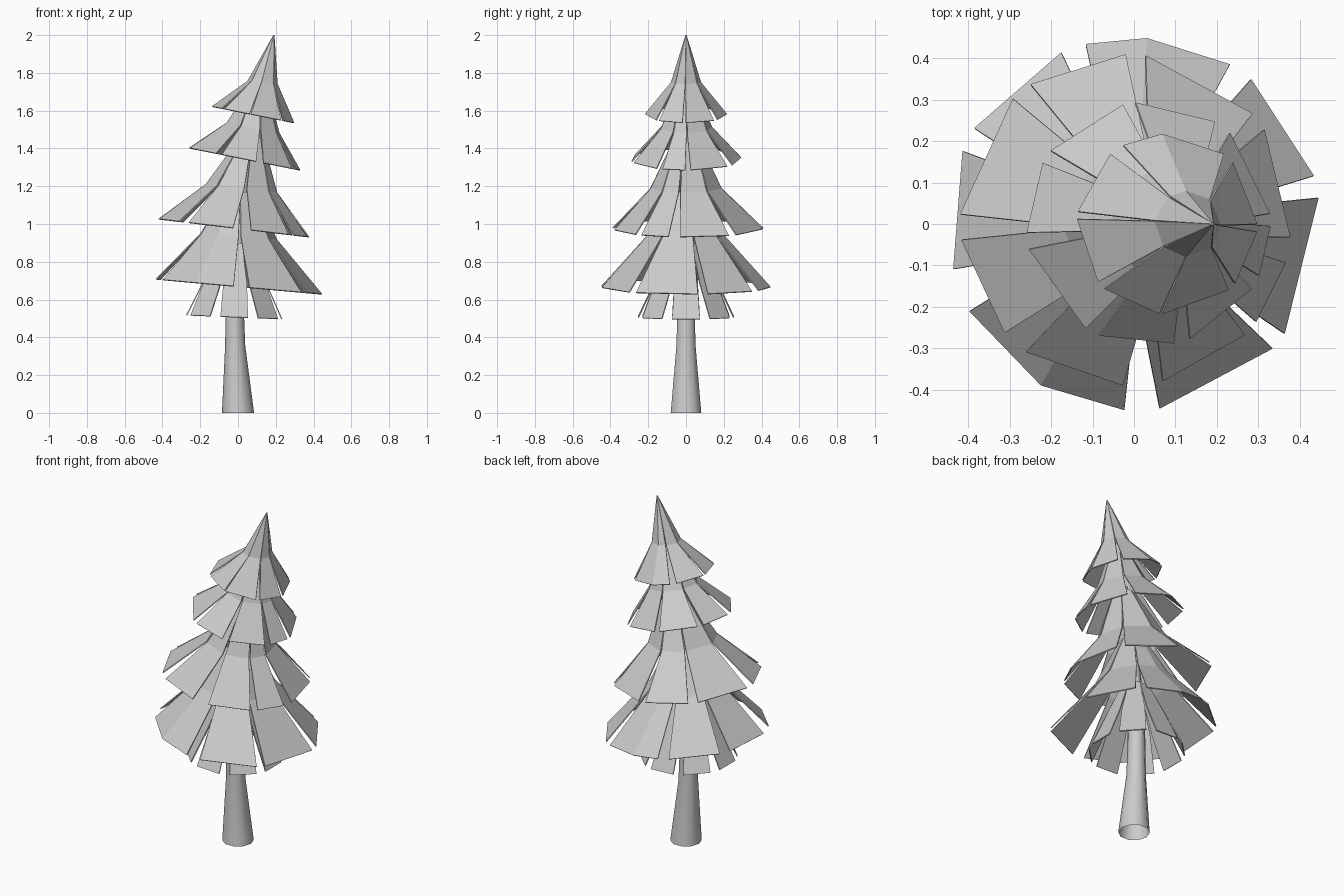
import bpy, bmesh
from math import sin, cos, radians

if "Cube" in bpy.data.objects:
    bpy.data.objects.remove(bpy.data.objects["Cube"])


def finish(name, bm, smooth=False):
    bm.normal_update()
    me = bpy.data.meshes.new(name)
    bm.to_mesh(me)
    bm.free()
    ob = bpy.data.objects.new(name, me)
    bpy.context.collection.objects.link(ob)
    for p in me.polygons:
        p.use_smooth = smooth
    return ob


def tier(name, rings, panels):
    """Skirt of hanging panels. rings: (cx, cy, radius, z, tilt) from top to rim."""
    bm = bmesh.new()
    close = [0.5, 0.33, 0.0]          # how far each ring closes the gap between panels
    n = len(panels)
    for i, angs in enumerate(panels):
        before = (angs[0] - panels[i - 1][-1]) % 360
        after = (panels[(i + 1) % n][0] - angs[-1]) % 360
        rows = []
        for (cx, cy, r, z, tilt), k in zip(rings, close):
            a = list(angs)
            a[0] -= before * k
            a[-1] += after * k
            row = []
            for t in a:
                dx, dy = r * cos(radians(t)), r * sin(radians(t))
                row.append(bm.verts.new((cx + dx, cy + dy, z - tilt * dx)))
            rows.append(row)
        for up, lo in zip(rows, rows[1:]):
            for j in range(len(angs) - 1):
                bm.faces.new((lo[j], lo[j + 1], up[j + 1], up[j]))
    ob = finish(name, bm)
    m = ob.modifiers.new("thin", "SOLIDIFY")
    m.thickness = 0.006
    return ob


# trunk: open tapered tube that follows the lean
bm = bmesh.new()
loops = []
for x, r, z in [(0, .085, 0), (-.015, .053, .36), (-.018, .047, .6),
                (0, .04, .95), (.03, .03, 1.25), (.07, .02, 1.5)]:
    loops.append([bm.verts.new((x + r * cos(radians(a)), r * sin(radians(a)), z))
                  for a in range(0, 360, 36)])
for lo, up in zip(loops, loops[1:]):
    for j in range(10):
        k = (j + 1) % 10
        bm.faces.new((lo[j], lo[k], up[k], up[j]))
finish("trunk", bm, True)

# foliage tiers, top to bottom
tier("foliage_top",
     [(.19, 0, .003, 2.0, 0), (.13, 0, .08, 1.75, .1), (.08, 0, .218, 1.58, .2)],
     [[-183, -140], [-134, -95], [-93, -47], [-41, -5], [0, 43], [51, 93, 119], [129, 172]])

tier("foliage_upper",
     [(.11, 0, .04, 1.74, 0), (.08, 0, .14, 1.51, .2), (.035, 0, .295, 1.345, .2)],
     [[5, 48], [57, 96], [102, 143], [150, 184], [192, 239], [246, 282], [290, 328], [335, 359]])

tier("foliage_middle",
     [(.07, 0, .06, 1.46, 0), (.02, 0, .19, 1.19, .12), (-.02, .01, .40, .98, .12)],
     [[-173, -137], [-127, -91], [-77, -44], [-38, -15], [-6, 33], [40, 83], [90, 125], [133, 178]])

tier("foliage_lower",
     [(.01, 0, .08, 1.17, 0), (0, 0, .21, .935, .08), (0, 0, .45, .67, .09)],
     [[-152, -120, -93], [-82, -42], [-36, 8], [15, 51], [59, 86, 105], [113, 149], [157, 194]])

tier("foliage_bottom",
     [(-.01, 0, .08, .90, 0), (-.015, 0, .18, .69, .05), (-.02, 0, .265, .508, .04)],
     [[a - 16, a + 16] for a in range(0, 360, 45)])
